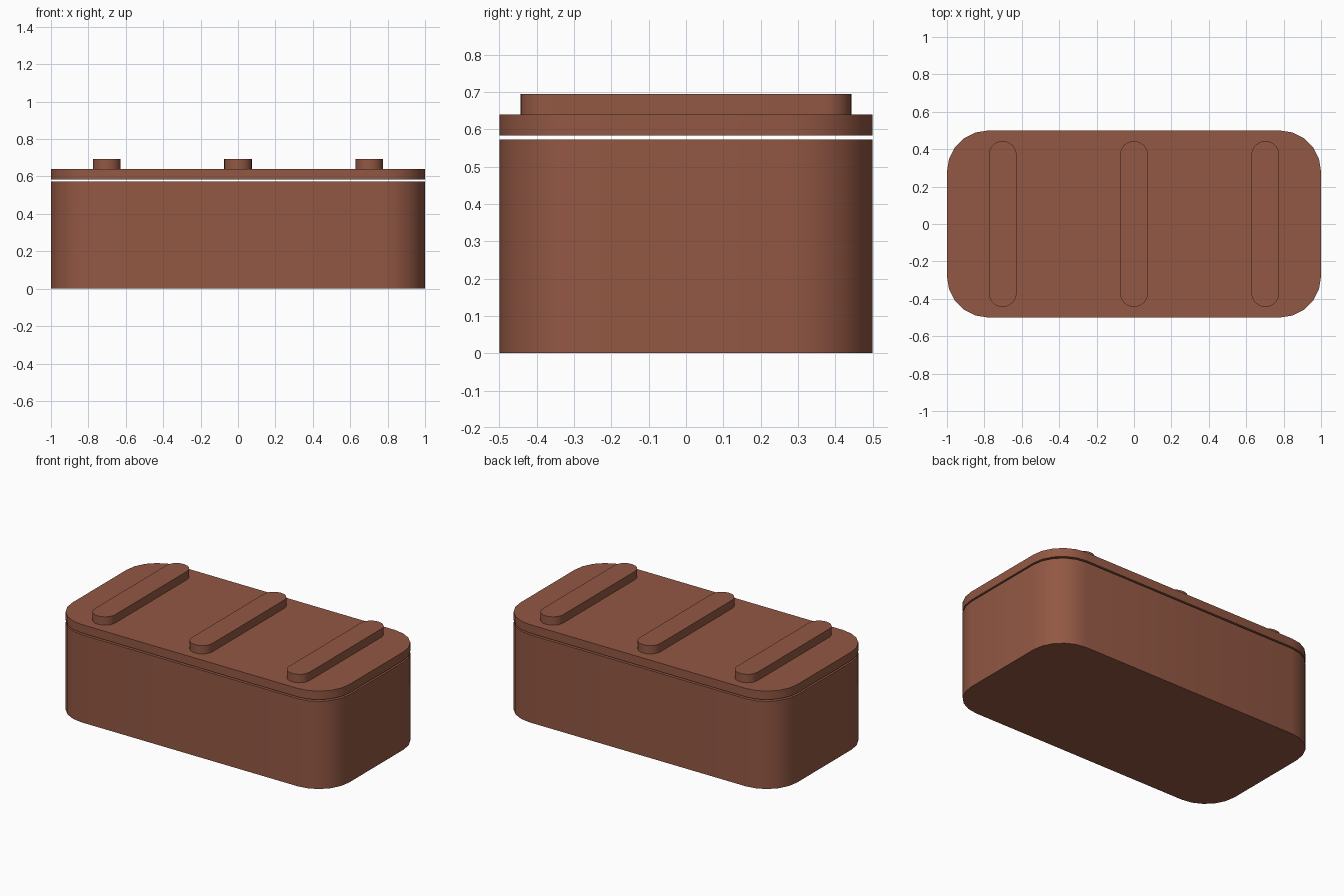
import bpy, bmesh, math

if "Cube" in bpy.data.objects:
    bpy.data.objects.remove(bpy.data.objects["Cube"])

brown = bpy.data.materials.new("warm_brown")
brown.diffuse_color = (0.29, 0.097, 0.057, 1)
brown.use_nodes = True
brown.node_tree.nodes["Principled BSDF"].inputs["Base Color"].default_value = brown.diffuse_color


def rounded_slab(name, width, depth, z0, z1, radius, segments, x=0.0):
    """Extruded rounded rectangle centred on (x, 0)."""
    bm = bmesh.new()
    cx, cy = width / 2 - radius, depth / 2 - radius
    outline = []
    for i, (sx, sy) in enumerate([(1, 1), (-1, 1), (-1, -1), (1, -1)]):
        for k in range(segments + 1):
            a = math.pi / 2 * (i + k / segments)
            outline.append(bm.verts.new((x + sx * cx + radius * math.cos(a),
                                         sy * cy + radius * math.sin(a), z0)))
    bmesh.ops.remove_doubles(bm, verts=outline, dist=1e-5)
    base = bm.faces.new([v for v in outline if v.is_valid])
    top = bmesh.ops.extrude_face_region(bm, geom=[base], use_keep_orig=True)["geom"]
    bmesh.ops.translate(bm, vec=(0, 0, z1 - z0),
                        verts=[g for g in top if isinstance(g, bmesh.types.BMVert)])
    bmesh.ops.recalc_face_normals(bm, faces=bm.faces)
    mesh = bpy.data.meshes.new(name)
    bm.to_mesh(mesh)
    bm.free()
    mesh.materials.append(brown)
    obj = bpy.data.objects.new(name, mesh)
    bpy.context.collection.objects.link(obj)
    # smooth corners, sharp rims
    bpy.ops.object.select_all(action='DESELECT')
    obj.select_set(True)
    bpy.context.view_layer.objects.active = obj
    bpy.ops.object.shade_smooth_by_angle(angle=math.radians(35))
    return obj


# Box body and the lid floating just above it
rounded_slab("box_body", 2.0, 1.0, 0.0, 0.572, 0.22, 5)
rounded_slab("lid", 2.0, 1.0, 0.583, 0.639, 0.22, 5)

# Three raised slats across the lid
for label, x in (("left", -0.702), ("middle", 0.0), ("right", 0.702)):
    rounded_slab("lid_slat_" + label, 0.148, 0.886, 0.639, 0.694, 0.073, 6, x)
